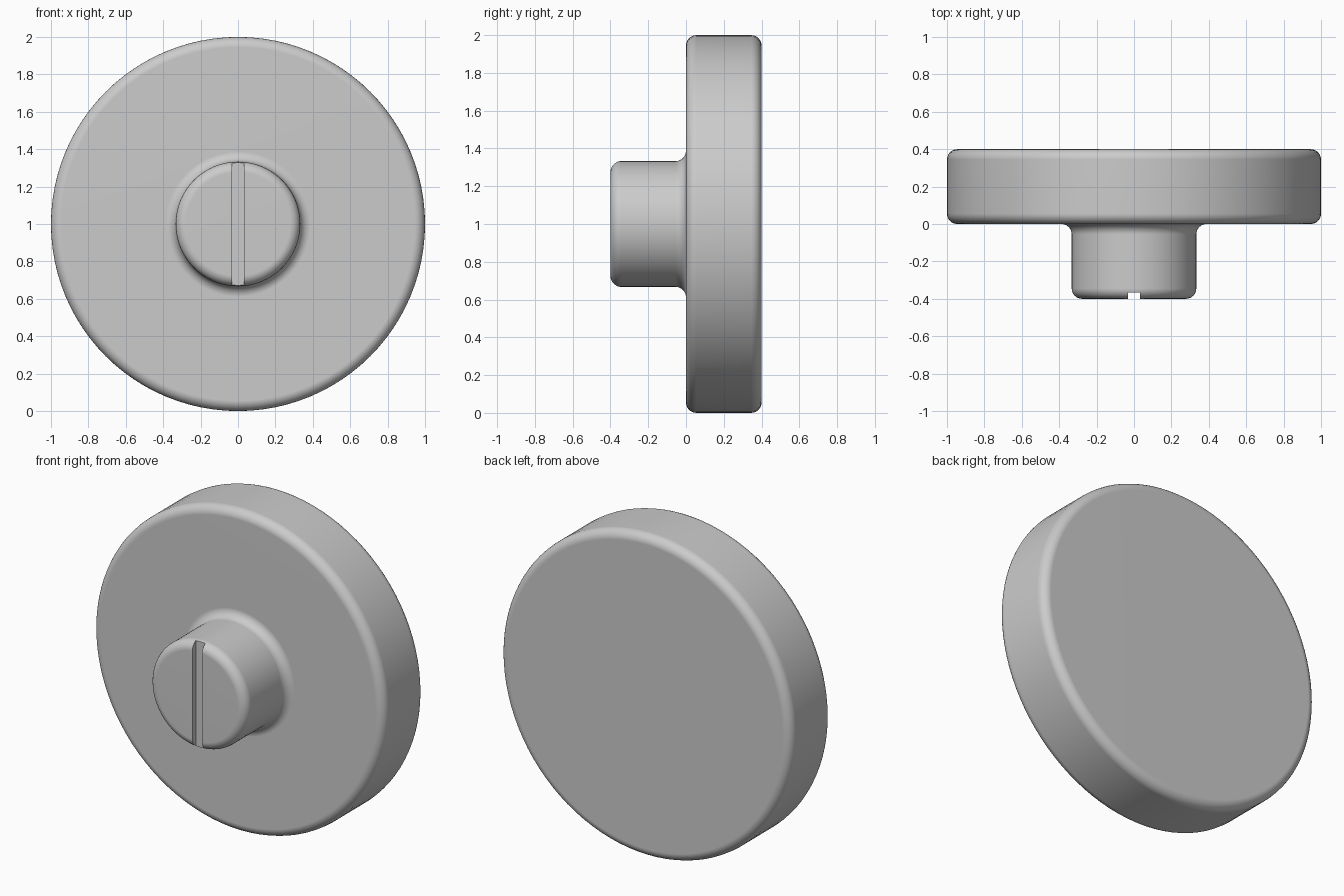
import bpy, bmesh
from math import sin, cos, pi
from mathutils import Vector

cube = bpy.data.objects.get("Cube")
if cube:
    bpy.data.objects.remove(cube, do_unlink=True)

SIDES = 96
CENTRE_Z = 1.0
ROUND = 0.055

grey = bpy.data.materials.new("plain grey")
grey.use_nodes = True
grey.diffuse_color = (0.6, 0.6, 0.6, 1)
grey.node_tree.nodes["Principled BSDF"].inputs["Base Color"].default_value = grey.diffuse_color


def arc(r, y, start, end, radius=ROUND, steps=6):
    """Rounded corner of the profile as (r, y) points."""
    angles = [start + (end - start) * i / steps for i in range(steps + 1)]
    return [(r + radius * cos(a), y + radius * sin(a)) for a in angles]


# Half profile from the boss front to the disc back
boss_r, front, step, back = 0.333, -0.4, 0.0, 0.4
profile = [(0, front)]
profile += arc(boss_r - ROUND, front + ROUND, -pi / 2, 0)
profile += arc(boss_r + ROUND, step - ROUND, pi, pi / 2)
profile += arc(1 - ROUND, step + ROUND, -pi / 2, 0)
profile += arc(1 - ROUND, back - ROUND, 0, pi / 2)
profile += [(0, back)]

# Turned body: disc and boss in one piece
bm = bmesh.new()
verts = [bm.verts.new((r, y, 0)) for r, y in profile]
edges = [bm.edges.new(pair) for pair in zip(verts, verts[1:])]
bmesh.ops.spin(bm, geom=verts + edges, cent=(0, 0, 0), axis=(0, 1, 0),
               angle=2 * pi, steps=SIDES, use_duplicate=False)
bmesh.ops.remove_doubles(bm, verts=bm.verts, dist=0.0001)
bmesh.ops.recalc_face_normals(bm, faces=bm.faces)
bmesh.ops.translate(bm, verts=bm.verts, vec=Vector((0, 0, CENTRE_Z)))
mesh = bpy.data.meshes.new("disc_with_boss")
bm.to_mesh(mesh)
bm.free()
mesh.materials.append(grey)
body = bpy.data.objects.new("disc_with_boss", mesh)
bpy.context.collection.objects.link(body)

# Upright slot across the boss front
bpy.ops.mesh.primitive_cube_add(size=1, location=(0, front - 0.067, CENTRE_Z))
cutter = bpy.context.object
cutter.name = "slot_cutter"
cutter.scale = (0.066, 0.2, 1)
cutter.hide_render = True
cutter.data.materials.append(grey)

bpy.ops.object.select_all(action="DESELECT")
body.select_set(True)
bpy.context.view_layer.objects.active = body
cut = body.modifiers.new("slot", "BOOLEAN")
cut.operation = "DIFFERENCE"
cut.solver = "EXACT"
cut.object = cutter
bpy.ops.object.modifier_apply(modifier=cut.name)
bpy.data.objects.remove(cutter, do_unlink=True)

# Smooth rounded edges, flat faces kept flat
bpy.ops.object.shade_smooth_by_angle(angle=pi / 6)
normals = body.modifiers.new("flat faces", "WEIGHTED_NORMAL")
normals.keep_sharp = True
